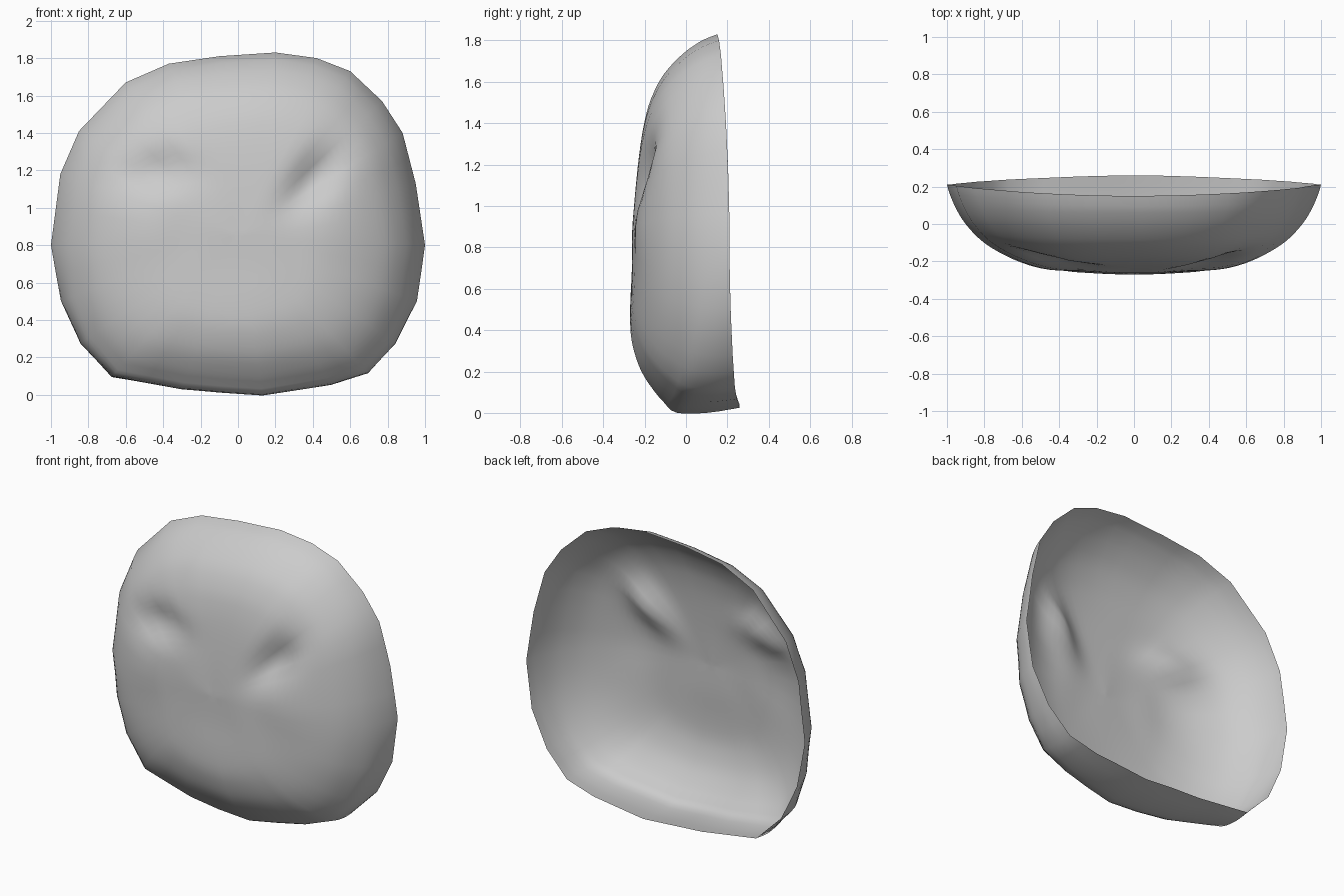
import bpy, bmesh, math

cube = bpy.data.objects.get("Cube")
if cube:
    bpy.data.objects.remove(cube)

grey = bpy.data.materials.new("plain grey")
grey.use_nodes = True
COLOUR = (0.6, 0.6, 0.6, 1)
grey.diffuse_color = COLOUR
grey.node_tree.nodes["Principled BSDF"].inputs["Base Color"].default_value = COLOUR

# Outline of the shell seen from the front (x, z)
OUTLINE = [(1, .8), (.95, 1.13), (.88, 1.4), (.77, 1.57), (.6, 1.73), (.42, 1.8),
           (.2, 1.83), (-.1, 1.81), (-.37, 1.77), (-.6, 1.67), (-.85, 1.41),
           (-.95, 1.18), (-1, .8), (-.95, .5), (-.85, .27), (-.68, .09), (-.3, .03),
           (.13, 0), (.5, .05), (.7, .11), (.85, .27), (.96, .5)]
CENTRE_Z = .85

# Section from the middle to the rim: (fraction of outline, y)
SIDE = [(0, -.26), (.15, -.26), (.3, -.25), (.45, -.235), (.6, -.2), (.72, -.15),
        (.82, -.085), (.9, 0), (.95, .08), (.985, .16), (1, .21)]
TOP = [(0, -.26), (.15, -.25), (.3, -.237), (.45, -.22), (.57, -.2), (.68, -.17),
       (.8, -.11), (.9, -.02), (.96, .06), (.985, .11), (1, .15)]
BOTTOM = [(0, -.26), (.2, -.262), (.4, -.27), (.55, -.268), (.66, -.25), (.77, -.215),
          (.87, -.16), (.94, -.11), (1, -.05), (1, .1), (.97, .26)]

# Soft dents and cheeks: x, z, depth, long radius, short radius, tilt
DENTS = [(-.45, 1.19, .065, .19, .09, -.05), (.41, 1.16, .075, .19, .09, .85),
         (-.5, .88, -.012, .16, .16, 0), (.52, .88, -.012, .16, .16, 0)]


def spline(a, b, c, d, t):
    """Smooth step from b to c."""
    return tuple(.5 * (2 * q + (r - p) * t + (2 * p - 5 * q + 4 * r - s) * t * t
                       + (3 * q - p - 3 * r + s) * t ** 3) for p, q, r, s in zip(a, b, c, d))


def refine(points, steps):
    out = []
    for i in range(len(points) - 1):
        a, d = points[max(i - 1, 0)], points[min(i + 2, len(points) - 1)]
        out += [spline(a, points[i], points[i + 1], d, k / steps) for k in range(steps)]
    return out + [points[-1]]


def dent(x, z):
    total = 0
    for cx, cz, depth, long, short, tilt in DENTS:
        u = (x - cx) * math.cos(tilt) + (z - cz) * math.sin(tilt)
        v = (z - cz) * math.cos(tilt) - (x - cx) * math.sin(tilt)
        total += depth * math.exp(-(u / long) ** 2 - (v / short) ** 2)
    return total


# Curved open shell made of rings
side, top, bottom = (refine(p, 3) for p in (SIDE, TOP, BOTTOM))
n = len(OUTLINE)
rim = [tuple((OUTLINE[i][k] + OUTLINE[(i + 1) % n][k] * j) / (1 + j) for k in (0, 1))
       for i in range(n) for j in (0, 1)]
bm = bmesh.new()
middle = bm.verts.new((0, -.26 + dent(0, CENTRE_Z), CENTRE_Z))
rings = []
for s, t, b in list(zip(side, top, bottom))[1:]:
    ring = []
    for px, pz in rim:
        dz = pz - CENTRE_Z
        w = dz * dz / (px * px + dz * dz)
        end = t if dz > 0 else b
        r, y = (s[k] * (1 - w) + end[k] * w for k in (0, 1))
        x, z = px * r, CENTRE_Z + dz * r
        ring.append(bm.verts.new((x, y + dent(x, z), z)))
    rings.append(ring)
m = len(rim)
for i in range(m):
    j = (i + 1) % m
    bm.faces.new((middle, rings[0][i], rings[0][j]))
    for inner, outer in zip(rings, rings[1:]):
        bm.faces.new((inner[i], outer[i], outer[j], inner[j]))
bmesh.ops.recalc_face_normals(bm, faces=bm.faces)
bm.normal_update()
if middle.normal.y > 0:
    bmesh.ops.reverse_faces(bm, faces=bm.faces)

mesh = bpy.data.meshes.new("face_shell")
bm.to_mesh(mesh)
bm.free()
mesh.materials.append(grey)
shell = bpy.data.objects.new("face_shell", mesh)
bpy.context.collection.objects.link(shell)
bpy.context.view_layer.objects.active = shell
shell.select_set(True)
bpy.ops.object.shade_smooth_by_angle(angle=math.radians(50))
